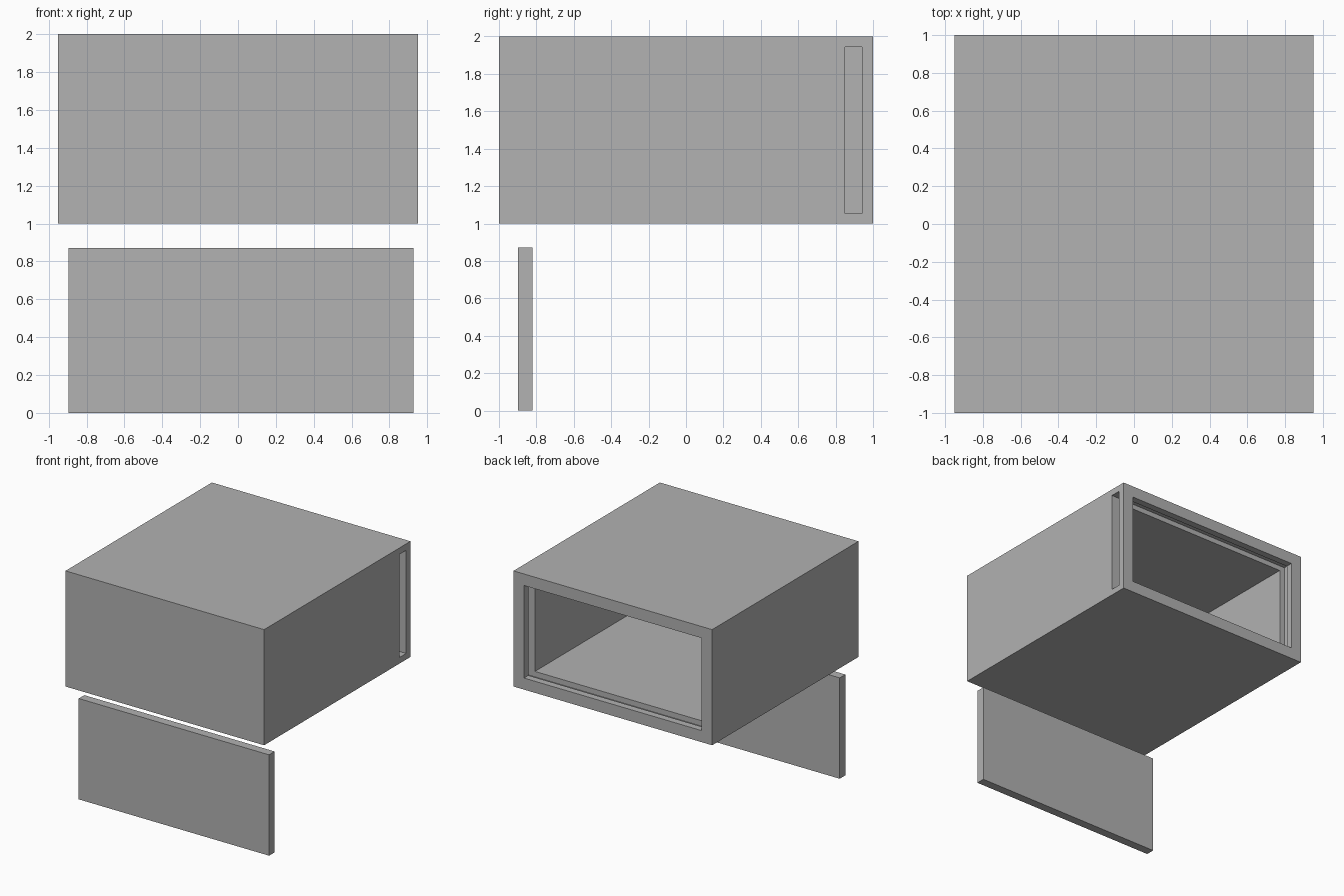
import bpy
from mathutils import Vector

if "Cube" in bpy.data.objects:
    bpy.data.objects.remove(bpy.data.objects["Cube"], do_unlink=True)

# Single plain grey
grey = bpy.data.materials.new("plain grey")
grey.use_nodes = True
colour = (0.445, 0.445, 0.445, 1)
grey.diffuse_color = colour
grey.node_tree.nodes["Principled BSDF"].inputs["Base Color"].default_value = colour


def box(name, low, high):
    """Axis-aligned box between two opposite corners."""
    low, high = Vector(low), Vector(high)
    bpy.ops.mesh.primitive_cube_add(size=1, location=(low + high) / 2)
    obj = bpy.context.object
    obj.name = obj.data.name = name
    obj.scale = high - low
    bpy.ops.object.transform_apply(location=False, rotation=False, scale=True)
    obj.data.materials.append(grey)
    return obj


def cut(target, cutter):
    """Subtract the cutter, then discard it."""
    cutter.hide_render = True
    mod = target.modifiers.new("cut", 'BOOLEAN')
    mod.operation = 'DIFFERENCE'
    mod.solver = 'EXACT'
    mod.object = cutter
    bpy.context.view_layer.objects.active = target
    bpy.ops.object.modifier_apply(modifier=mod.name)
    bpy.data.objects.remove(cutter, do_unlink=True)


# Hollow box, open at the back
shell = box("box_shell", (-0.95, -1, 1), (0.95, 1, 2))
cut(shell, box("cavity_cutter", (-0.85, -0.9, 1.1), (0.85, 1.2, 1.9)))

# Groove around the opening, running out through the left wall
cut(shell, box("groove_cutter", (-0.9, 0.85, 1.053), (1.2, 0.94, 1.944)))

# Loose sliding panel that fits the groove
box("sliding_panel", (-0.895, -0.898, 0), (0.926, -0.822, 0.872))
